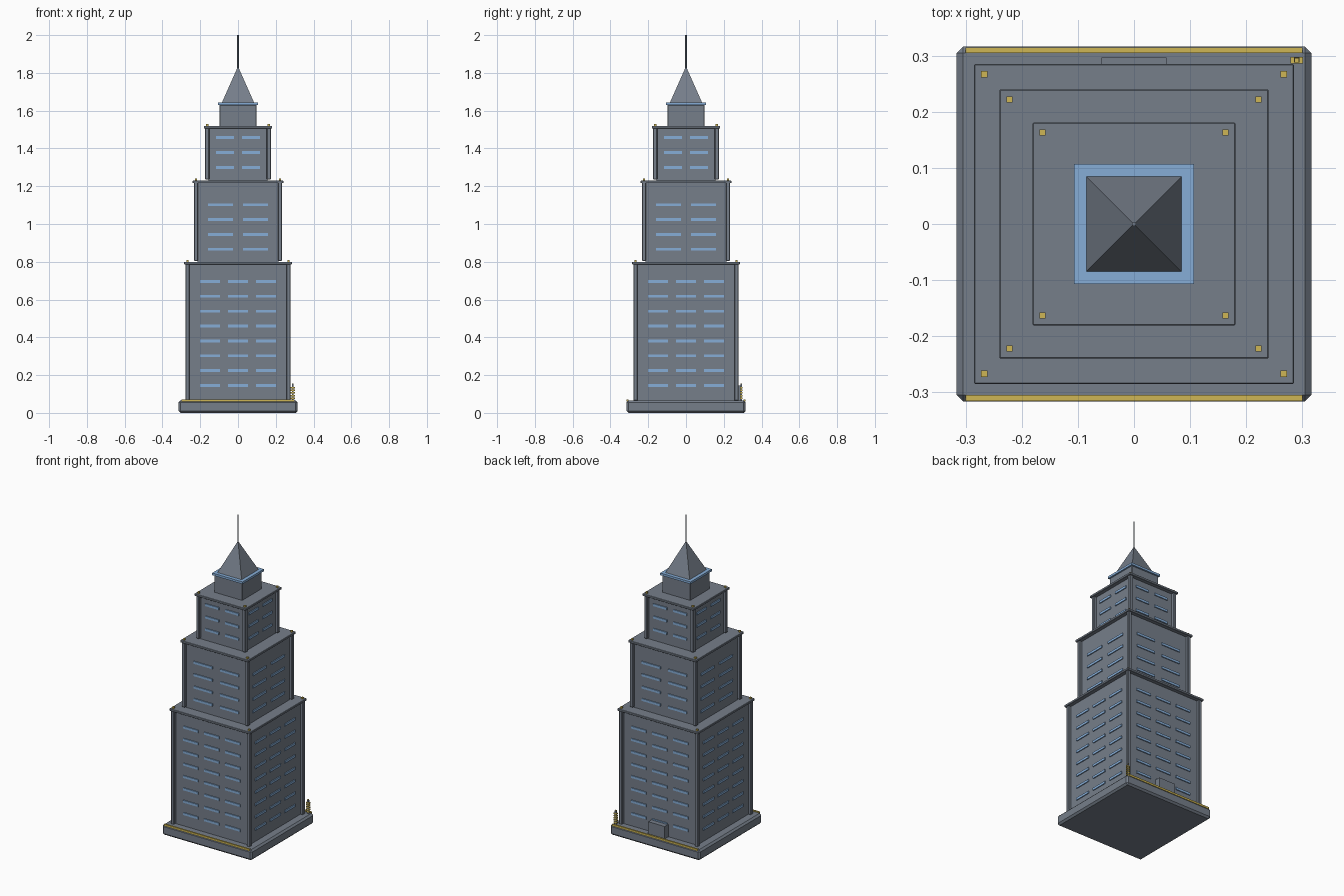
import bpy, bmesh, math
from mathutils import Matrix

if "Cube" in bpy.data.objects:
    bpy.data.objects.remove(bpy.data.objects["Cube"])


def material(name, rgb):
    m = bpy.data.materials.new(name)
    m.diffuse_color = (*rgb, 1)
    m.use_nodes = True
    m.node_tree.nodes["Principled BSDF"].inputs["Base Color"].default_value = m.diffuse_color
    return m


GREY = material("slate grey", (0.18, 0.21, 0.255))
BLUE = material("window blue", (0.24, 0.42, 0.68))
GOLD = material("gold", (0.62, 0.47, 0.09))


def boxes(name, mat, items, bevel=0.0):
    """One object made of boxes, each given as (centre, size)."""
    bm = bmesh.new()
    for (x, y, z), (sx, sy, sz) in items:
        bmesh.ops.create_cube(
            bm, size=1,
            matrix=Matrix.Translation((x, y, z)) @ Matrix.Diagonal((sx, sy, sz, 1)))
    if bevel:
        bmesh.ops.bevel(bm, geom=bm.edges[:], offset=bevel, segments=1, affect='EDGES')
    return finish(name, mat, bm)


def finish(name, mat, bm):
    me = bpy.data.meshes.new(name)
    bm.to_mesh(me)
    bm.free()
    me.materials.append(mat)
    ob = bpy.data.objects.new(name, me)
    bpy.context.collection.objects.link(ob)
    return ob


def slab(name, mat, half, z0, z1, bevel=0.0):
    return boxes(name, mat, [((0, 0, (z0 + z1) / 2), (2 * half, 2 * half, z1 - z0))], bevel)


def cone(name, mat, sides, r1, r2, z0, z1, turn=0.0):
    bm = bmesh.new()
    bmesh.ops.create_cone(
        bm, cap_ends=True, segments=sides, radius1=r1, radius2=r2, depth=z1 - z0,
        matrix=Matrix.Translation((0, 0, (z0 + z1) / 2)) @ Matrix.Rotation(turn, 4, 'Z'))
    return finish(name, mat, bm)


# Base plinth with chamfered edges and gold edge strips
slab("base", GREY, 0.316, 0, 0.066, 0.011)
boxes("base_gold_strips", GOLD,
      [((0, s * 0.31, 0.066), (0.6, 0.01, 0.012)) for s in (-1, 1)])

# Tiers: name, pillar offset, bottom, top, window columns, width, rows (first, count)
tiers = [
    ("lower", 0.267, 0.06, 0.80, (-0.148, 0, 0.148), 0.106, 0.145, 8),
    ("middle", 0.222, 0.80, 1.23, (-0.093, 0.093), 0.132, 0.866, 4),
    ("upper", 0.163, 1.23, 1.52, (-0.07, 0.07), 0.095, 1.30, 3),
]
for name, p, z0, z1, cols, width, first, rows in tiers:
    half = p - 0.007
    corners = [(sx * p, sy * p) for sx in (-1, 1) for sy in (-1, 1)]
    slab(name + "_body", GREY, half, z0, z1 - 0.01)
    slab(name + "_cornice", GREY, p + 0.018, z1 - 0.014, z1, 0.002)
    boxes(name + "_corner_pillars", GREY,
          [((x, y, (z0 + z1) / 2), (0.022, 0.022, z1 - z0 - 0.01)) for x, y in corners], 0.003)
    boxes(name + "_gold_finials", GOLD,
          [((x, y, z1 + 0.004), (0.011, 0.011, 0.012)) for x, y in corners])
    # Horizontal window bars on all four sides
    bars = []
    for r in range(rows):
        z = first + r * 0.0787
        for c in cols:
            for s in (-1, 1):
                bars.append(((c, s * half, z), (width, 0.012, 0.015)))
                bars.append(((s * half, c, z), (0.012, width, 0.015)))
    boxes(name + "_windows", BLUE, bars)

# Back door porch
boxes("back_door", GREY, [((0, 0.277, 0.105), (0.116, 0.04, 0.08))])

# Small ringed post at the back right corner
boxes("corner_post_core", GREY, [((0.29, 0.292, 0.107), (0.01, 0.009, 0.09))])
boxes("corner_post_rings", GOLD,
      [((0.29, 0.292, 0.078 + i * 0.014), (0.022, 0.012, 0.008)) for i in range(5)]
      + [((0.29, 0.292, 0.148), (0.008, 0.008, 0.014))])

# Crown: cap block, blue ledge, pyramid roof and mast
slab("crown_block", GREY, 0.099, 1.515, 1.63, 0.003)
slab("crown_ledge", BLUE, 0.107, 1.629, 1.643)
cone("pyramid_roof", GREY, 4, 0.085 * math.sqrt(2), 0.003, 1.643, 1.83, math.pi / 4)
cone("mast", GREY, 8, 0.004, 0.004, 1.82, 2.0)
